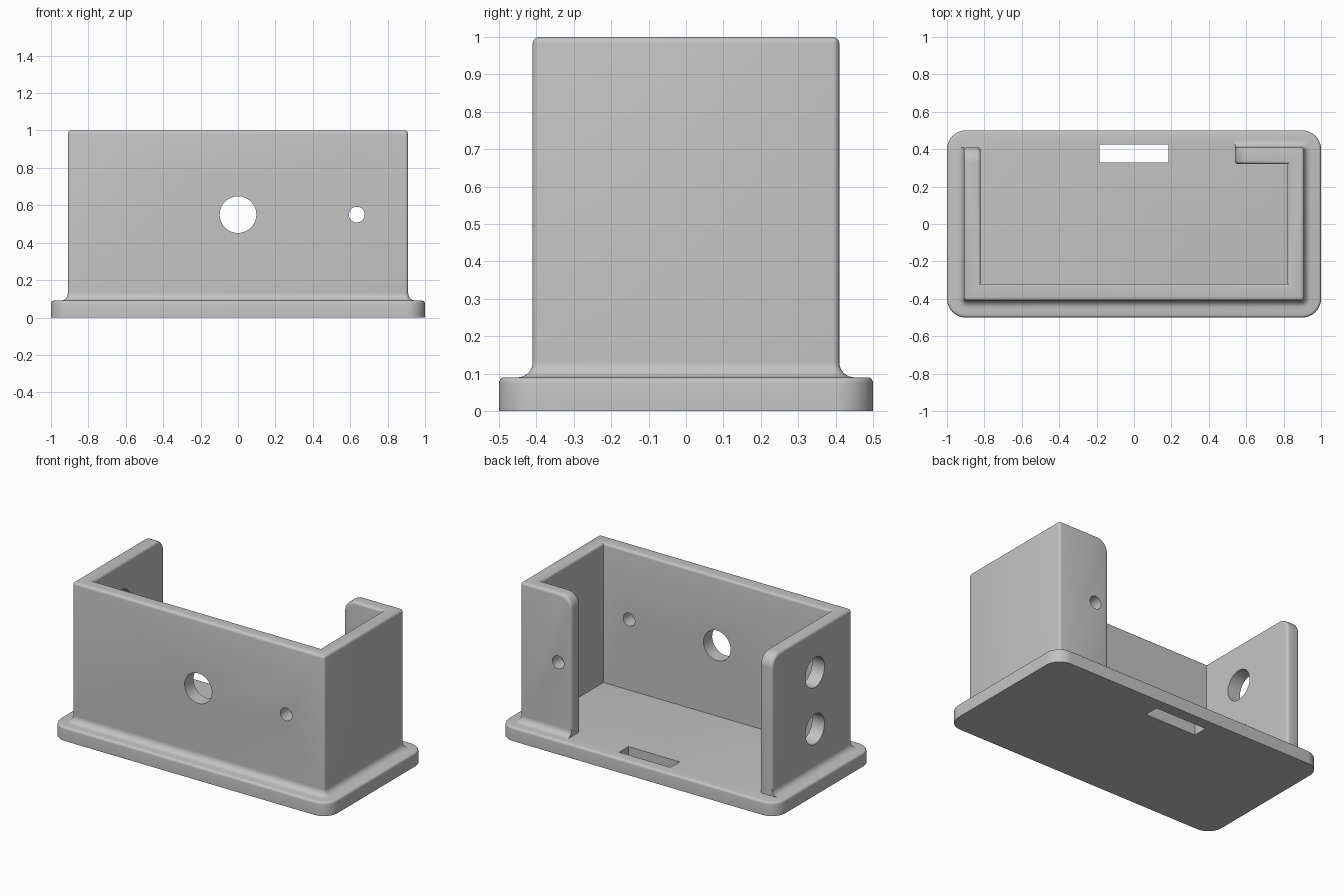
import bpy, bmesh, math
from mathutils import Matrix, Vector

if "Cube" in bpy.data.objects:
    bpy.data.objects.remove(bpy.data.objects["Cube"])

# One flat grey plastic
GREY = (0.55, 0.55, 0.55, 1)
plastic = bpy.data.materials.new("grey plastic")
plastic.use_nodes = True
plastic.diffuse_color = GREY
plastic.node_tree.nodes["Principled BSDF"].inputs["Base Color"].default_value = GREY

BASE_H = 0.09          # base plate thickness
OX, OY = 0.91, 0.41    # outer wall faces
IX, IY = 0.82, 0.32    # inner wall faces
LIP_X = 0.54           # free end of the return lip
EDGE = 0.018           # small edge rounding


def to_object(name, bm):
    bmesh.ops.recalc_face_normals(bm, faces=bm.faces)
    mesh = bpy.data.meshes.new(name)
    bm.to_mesh(mesh)
    bm.free()
    mesh.materials.append(plastic)
    obj = bpy.data.objects.new(name, mesh)
    bpy.context.collection.objects.link(obj)
    return obj


def prism(outline, z0, z1):
    bm = bmesh.new()
    face = bm.faces.new([bm.verts.new((x, y, z0)) for x, y in outline])
    top = bmesh.ops.extrude_face_region(bm, geom=[face])["geom"]
    bmesh.ops.translate(bm, vec=(0, 0, z1 - z0),
                        verts=[v for v in top if isinstance(v, bmesh.types.BMVert)])
    bmesh.ops.recalc_face_normals(bm, faces=bm.faces)
    return bm


def bevel(bm, rule, radius, segments):
    edges = [e for e in bm.edges if rule(*(v.co for v in e.verts))]
    bmesh.ops.bevel(bm, geom=edges, offset=radius, segments=segments,
                    profile=0.5, affect="EDGES", clamp_overlap=True)


def upright(a, b):
    return abs(a.z - b.z) > 0.05 and (a.xy - b.xy).length < 1e-4


def cut(obj, cutter):
    mod = obj.modifiers.new("cut", "BOOLEAN")
    mod.operation, mod.solver, mod.object = "DIFFERENCE", "EXACT", cutter
    cutter.hide_render = True
    bpy.context.view_layer.objects.active = obj
    bpy.ops.object.modifier_apply(modifier=mod.name)
    bpy.data.objects.remove(cutter)


def drill(obj, centre, radius, axis, depth=0.2):
    turn = Matrix.Rotation(math.pi / 2, 4, "Y" if axis == "X" else "X")
    bm = bmesh.new()
    bmesh.ops.create_cone(bm, cap_ends=True, segments=48, radius1=radius, radius2=radius,
                          depth=depth, matrix=Matrix.Translation(centre) @ turn)
    cut(obj, to_object("drill_cutter", bm))


# Base plate with rounded corners, softened top rim and a slot
bm = prism([(-1, -0.5), (1, -0.5), (1, 0.5), (-1, 0.5)], 0, BASE_H)
bevel(bm, upright, 0.1, 10)
bevel(bm, lambda a, b: min(a.z, b.z) > BASE_H - 1e-4, 0.015, 4)
base = to_object("base_plate", bm)
cut(base, to_object("slot_cutter", prism(
    [(-0.185, 0.33), (0.185, 0.33), (0.185, 0.425), (-0.185, 0.425)], -0.1, 0.2)))

# Upright wall: open at the back, with a return lip on the left
bm = prism([(-OX, OY), (-OX, -OY), (OX, -OY), (OX, OY), (LIP_X, OY), (LIP_X, IY),
            (IX, IY), (IX, -IY), (-IX, -IY), (-IX, OY)], BASE_H - 0.02, 1)


def free_top_corner(a, b):
    on_lip = max(abs(a.x - LIP_X), abs(b.x - LIP_X)) < 1e-4
    on_end = min(a.y, b.y) > OY - 1e-4 and max(a.x, b.x) < 0
    return min(a.z, b.z) > 0.99 and (on_lip or on_end)


def outer_corner(a, b):
    return upright(a, b) and abs(a.y) > OY - 1e-4 and abs(a.x) > OX - 1e-4


bevel(bm, free_top_corner, 0.08, 8)
# Soften the rim, the free ends and the outer corners
rim = []
for e in bm.edges:
    a, b = (v.co for v in e.verts)
    if len(e.link_faces) != 2 or e.calc_face_angle(0) < 1:
        continue
    inner_corner = upright(a, b) and abs(a.x) < IX + 0.01 and abs(a.y) < IY + 0.01 \
        and abs(a.x - LIP_X) > 0.01
    if min(a.z, b.z) > BASE_H or (upright(a, b) and not inner_corner):
        rim.append(e)
bmesh.ops.bevel(bm, geom=rim, offset=EDGE, segments=4, profile=0.5,
                affect="EDGES", clamp_overlap=True)
wall = to_object("upright_wall", bm)

# Front holes, matching lip hole, and the pair in the right side
drill(wall, (0, -0.365, 0.55), 0.098, "Y")
for y in (-0.365, 0.365):
    drill(wall, (0.635, y, 0.55), 0.042, "Y")
for z in (0.73, 0.36):
    drill(wall, (-0.865, -0.03, z), 0.098, "X")

# Concave fillet swept around the outer foot of the wall
R = 0.04
path = [(Vector((-OX, OY)), Vector((-1, 0)))]
for cx, cy, start in ((-1, -1, 180), (1, -1, 270), (1, 1, 0)):
    centre = Vector((cx * (OX - EDGE), cy * (OY - EDGE)))
    for i in range(7):
        t = math.radians(start + 15 * i)
        n = Vector((math.cos(t), math.sin(t)))
        path.append((centre + n * EDGE, n))
path.append((Vector((LIP_X, OY)), Vector((0, 1))))
profile = [(R * (1 - math.cos(t)), BASE_H + R * (1 - math.sin(t)))
           for t in (math.pi / 2 * i / 8 for i in range(9))]
profile += [(R, BASE_H - 0.005), (-0.005, BASE_H - 0.005), (-0.005, BASE_H + R)]
bm = bmesh.new()
rings = [[bm.verts.new((*(p + n * d), z)) for d, z in profile] for p, n in path]
for r0, r1 in zip(rings, rings[1:]):
    for i in range(len(profile)):
        j = (i + 1) % len(profile)
        bm.faces.new((r0[i], r0[j], r1[j], r1[i]))
bm.faces.new(rings[0])
bm.faces.new(rings[-1])
fillet = to_object("foot_fillet", bm)

# Smooth rounded parts while keeping flat faces crisp
bpy.ops.object.select_all(action="DESELECT")
for obj in (base, wall, fillet):
    obj.select_set(True)
bpy.context.view_layer.objects.active = base
bpy.ops.object.shade_smooth_by_angle(angle=math.radians(30))
